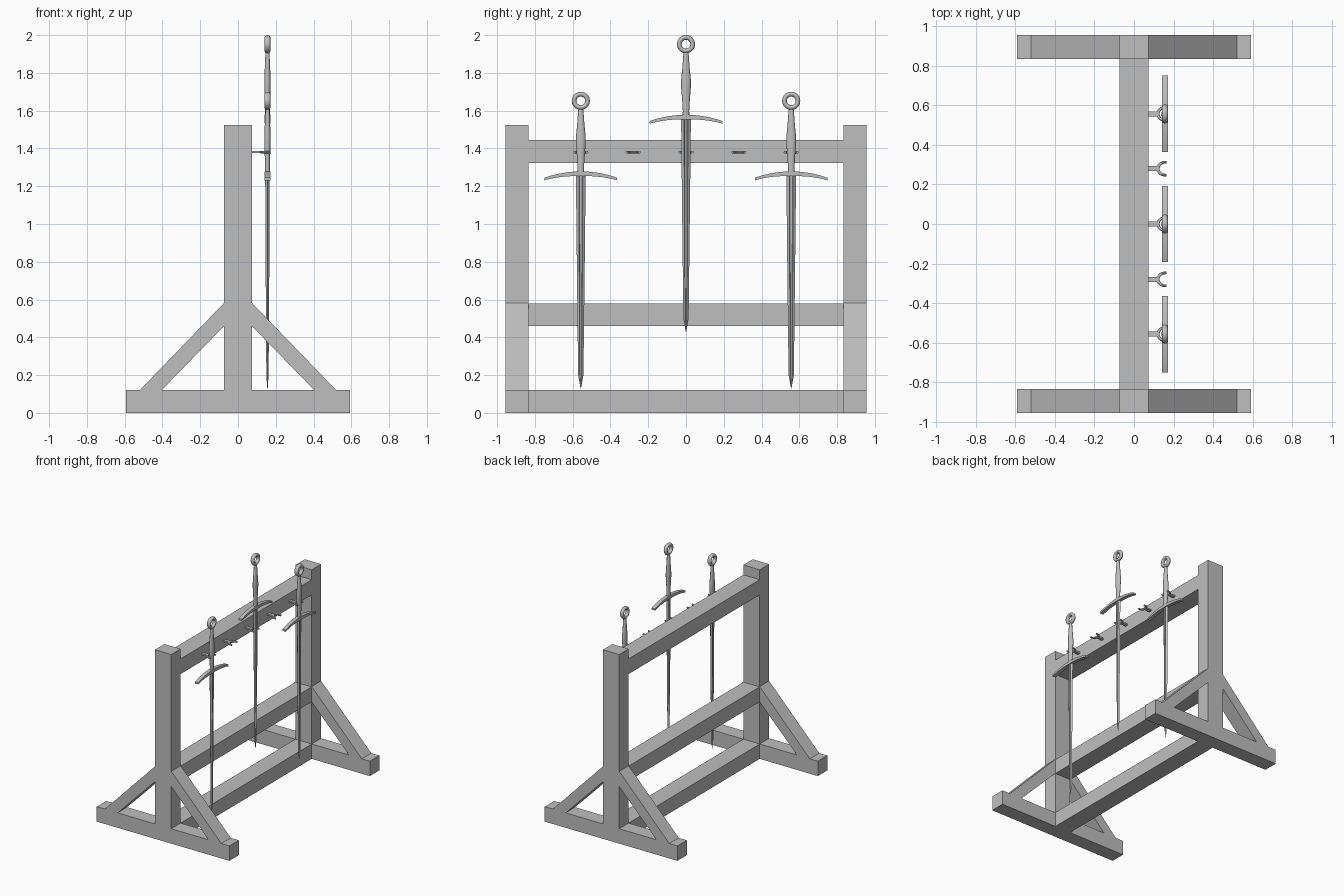
import bpy, bmesh, math

if "Cube" in bpy.data.objects:
    bpy.data.objects.remove(bpy.data.objects["Cube"])

grey = bpy.data.materials.new("plain grey")
grey.diffuse_color = (0.52, 0.52, 0.52, 1)
grey.use_nodes = True
grey.node_tree.nodes["Principled BSDF"].inputs["Base Color"].default_value = grey.diffuse_color


def finish(name, bm, smooth=False):
    bmesh.ops.recalc_face_normals(bm, faces=bm.faces)
    me = bpy.data.meshes.new(name)
    bm.to_mesh(me)
    bm.free()
    ob = bpy.data.objects.new(name, me)
    me.materials.append(grey)
    bpy.context.collection.objects.link(ob)
    if smooth:
        bpy.ops.object.select_all(action='DESELECT')
        bpy.context.view_layer.objects.active = ob
        ob.select_set(True)
        bpy.ops.object.shade_smooth_by_angle(angle=math.radians(35))
    return ob


def loft(name, rings, smooth=False):
    """Skin a list of equal-length point rings and cap both ends."""
    bm = bmesh.new()
    vs = [[bm.verts.new(p) for p in r] for r in rings]
    n = len(vs[0])
    for a, b in zip(vs, vs[1:]):
        for i in range(n):
            j = (i + 1) % n
            bm.faces.new((a[i], a[j], b[j], b[i]))
    bm.faces.new(vs[0])
    bm.faces.new(vs[-1])
    return finish(name, bm, smooth)


def box(name, x0, x1, y0, y1, z0, z1):
    return loft(name, [[(x0, y0, z), (x1, y0, z), (x1, y1, z), (x0, y1, z)] for z in (z0, z1)])


# wooden stand: feet, posts and diagonal braces on both ends
W, YI, YO = 0.073, 0.835, 0.955
for s, side in ((-1, "front"), (1, "back")):
    y0, y1 = sorted((s * YI, s * YO))
    box(side + "_foot", -0.592, 0.592, y0, y1, 0, 0.12)
    box(side + "_post", -W, W, y0, y1, 0.12, 1.525)
    for m, hand in ((-1, "left"), (1, "right")):
        prof = [(W, 0.46), (W, 0.583), (0.52, 0.12), (0.405, 0.12)]
        loft(f"{side}_{hand}_brace", [[(m * x, y, z) for x, z in prof] for y in (y0, y1)])

# rails between the posts
for name, z0, z1 in (("bottom_rail", 0, 0.12), ("middle_rail", 0.46, 0.58), ("top_rail", 1.322, 1.445)):
    box(name, -W, W, -YI, YI, z0, z1)


# forked pegs on the top rail
def peg(y):
    box("peg_stem", 0.07, 0.124, y - 0.0125, y + 0.0125, 1.375, 1.387)
    rings = []
    for k in range(17):
        a = math.radians(80 + 200 * k / 16)
        ring = []
        for i in range(10):
            t = math.tau * i / 10
            r = 0.033 + 0.007 * math.cos(t)
            ring.append((0.158 + 1.1 * r * math.cos(a), y + r * math.sin(a), 1.381 + 0.007 * math.sin(t)))
        rings.append(ring)
    loft("peg_fork", rings, True)


for y in (-0.557, -0.28, 0, 0.28, 0.557):
    peg(y)


# sword with ring pommel, swelling grip, drooping guard and grooved blade
def sword(y, dz):
    X = 0.156
    bpy.ops.mesh.primitive_torus_add(major_radius=0.0355, minor_radius=0.0125, major_segments=32,
                                     minor_segments=12, location=(X, y, 1.952 + dz),
                                     rotation=(0, math.pi / 2, 0))
    ob = bpy.context.object
    ob.name = "pommel_ring"
    ob.scale.z = 1.25
    ob.data.materials.append(grey)
    bpy.ops.object.shade_smooth_by_angle(angle=math.radians(35))

    # grip: (height, half width, half depth)
    grip = [(1.918, .010, .009), (1.90, .014, .011), (1.83, .019, .014), (1.76, .026, .017),
            (1.73, .026, .017), (1.65, .020, .014), (1.60, .017, .013), (1.565, .018, .013)]
    loft("grip", [[(X + d * math.cos(math.tau * i / 16), y + w * math.sin(math.tau * i / 16), z + dz)
                   for i in range(16)] for z, w, d in grip], True)

    # guard
    rings = []
    for k in range(21):
        t = -1 + k / 10
        zc = 1.566 + dz - 0.028 * abs(t) ** 2.2
        h = 0.013 - 0.006 * abs(t)
        rings.append([(X + a * 0.015, y + 0.193 * t, zc + b * h)
                      for a, b in ((-1, -1), (1, -1), (1, 1), (-1, 1))])
    loft("guard", rings, True)

    # blade: section with a shallow groove on both faces
    half = [(1, 0), (.4, 1), (.25, .45), (-.25, .45), (-.4, 1)]
    section = half + [(-a, -b) for a, b in half]
    blade = [(1.565, .026, .012), (1.1, .021, .010), (0.5, .014, .006), (0.428, .001, .001)]
    loft("blade", [[(X + b * d, y + a * w, z + dz) for a, b in section] for z, w, d in blade])


sword(0, 0)
sword(-0.557, -0.30)
sword(0.557, -0.30)
